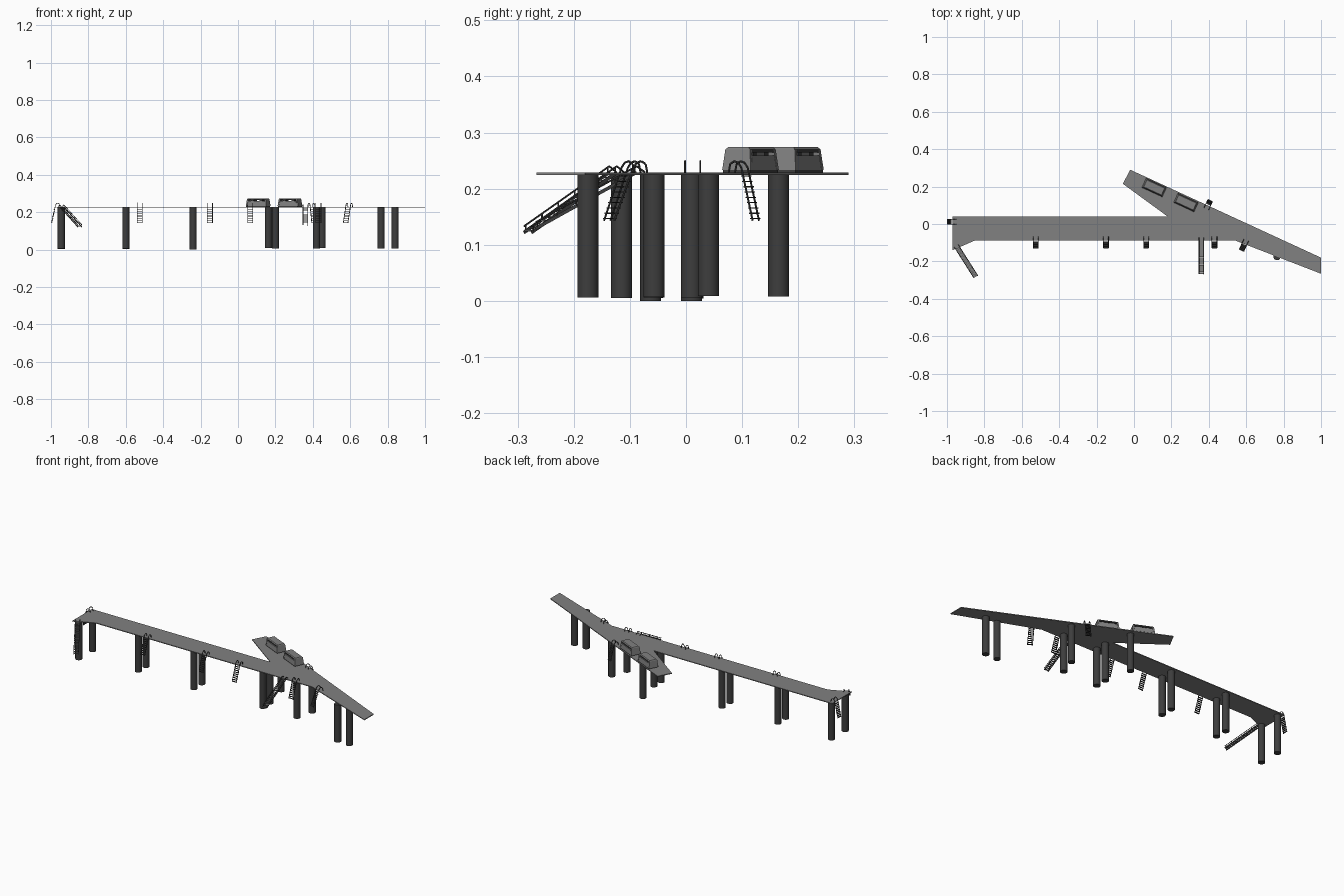
import bpy, bmesh, math
from mathutils import Vector, Matrix

if "Cube" in bpy.data.objects:
    bpy.data.objects.remove(bpy.data.objects["Cube"])


def material(name, v):
    m = bpy.data.materials.new(name)
    m.diffuse_color = (v, v, v, 1)
    m.use_nodes = True
    m.node_tree.nodes["Principled BSDF"].inputs["Base Color"].default_value = m.diffuse_color
    return m


GREY = material("concrete grey", 0.22)
DARK = material("dark steel", 0.047)
TOP, BOTTOM = 0.229, 0.2245          # deck surfaces
SLOPE = math.atan2(-0.47, 1.02)      # heading of the angled arm


def finish(name, bm, mats, smooth=False):
    bmesh.ops.recalc_face_normals(bm, faces=bm.faces)
    me = bpy.data.meshes.new(name)
    bm.to_mesh(me)
    bm.free()
    for m in mats:
        me.materials.append(m)
    ob = bpy.data.objects.new(name, me)
    bpy.context.collection.objects.link(ob)
    if smooth:
        bpy.context.view_layer.objects.active = ob
        ob.select_set(True)
        bpy.ops.object.shade_smooth_by_angle(angle=math.radians(40))
        ob.select_set(False)
    return ob


def place(ob, x, y, angle, z=0):
    ob.location = (x, y, z)
    ob.rotation_euler.z = angle


def beam(bm, a, b, r, sides=6):
    a, b = Vector(a), Vector(b)
    d = b - a
    mat = Matrix.Translation((a + b) / 2) @ d.to_track_quat('Z', 'Y').to_matrix().to_4x4()
    bmesh.ops.create_cone(bm, cap_ends=True, segments=sides, radius1=r, radius2=r,
                          depth=d.length, matrix=mat)


def box(bm, centre, size, tilt=0):
    mat = (Matrix.Translation(centre) @ Matrix.Rotation(tilt, 4, 'Y')
           @ Matrix.Diagonal((*size, 1)))
    bmesh.ops.create_cube(bm, size=1, matrix=mat)


def loft(bm, low, high, mat=0):
    # tapered block: each end is (x0, x1, width, z)
    rings = [[bm.verts.new(p) for p in ((x0, -w / 2, z), (x1, -w / 2, z),
                                        (x1, w / 2, z), (x0, w / 2, z))]
             for x0, x1, w, z in (low, high)]
    lo, hi = rings
    faces = [bm.faces.new(lo), bm.faces.new(hi)]
    for i in range(4):
        j = (i + 1) % 4
        faces.append(bm.faces.new((lo[i], lo[j], hi[j], hi[i])))
    for f in faces:
        f.material_index = mat


# pier deck: main walkway with crossing angled arm
outline = [(-0.97, -0.14), (-0.85, -0.088), (0.54, -0.088), (1.0, -0.266), (1.0, -0.18),
           (-0.02, 0.29), (-0.06, 0.215), (0.18, 0.04), (-0.97, 0.04)]
bm = bmesh.new()
base = bm.faces.new([bm.verts.new((x, y, BOTTOM)) for x, y in outline])
ext = bmesh.ops.extrude_face_region(bm, geom=[base])
bmesh.ops.translate(bm, vec=(0, 0, TOP - BOTTOM),
                    verts=[v for v in ext["geom"] if isinstance(v, bmesh.types.BMVert)])
finish("pier_deck", bm, [GREY])

# support piles (x, y, foot height)
piles = [(-0.945, -0.115, 0.005), (-0.945, 0.012, 0.004), (-0.6, -0.06, 0.005),
         (-0.6, 0.012, 0.004), (-0.24, -0.063, 0.0), (-0.24, 0.01, 0.0), (0.2, -0.057, 0.006),
         (0.2, 0.01, 0.006), (0.162, 0.165, 0.008), (0.42, -0.057, 0.007), (0.45, 0.04, 0.009),
         (0.765, -0.175, 0.006), (0.84, -0.175, 0.006)]
for x, y, z in piles:
    bm = bmesh.new()
    beam(bm, (0, 0, z), (0, 0, BOTTOM), 0.0188, 24)
    place(finish("support_pile", bm, [DARK], True), x, y, 0)


# short boarding ladders with hooked handrails; local +x points away from the deck
def ladder(x, y, angle, run=0.04):
    bm = bmesh.new()
    z0 = 0.143
    path = [(run, z0), (0.006, 0.237), (0.0, 0.246), (-0.008, 0.249),
            (-0.016, 0.244), (-0.019, TOP)]
    for s in (-0.0135, 0.0135):
        for (a, za), (b, zb) in zip(path, path[1:]):
            beam(bm, (a, s, za), (b, s, zb), 0.0019)
    n = 9
    for i in range(n):
        t = (i + 0.4) / n
        box(bm, (run + (0.008 - run) * t, 0, z0 + (0.228 - z0) * t), (0.008, 0.027, 0.002))
    place(finish("boarding_ladder", bm, [DARK]), x, y, angle)


FRONT = -math.pi / 2
for x in (-0.525, -0.15, 0.065, 0.43):
    ladder(x, -0.088, FRONT)
ladder(0.592, -0.104, FRONT + SLOPE)
ladder(0.395, 0.099, math.pi / 2 + SLOPE, 0.028)
ladder(-0.97, 0.012, math.pi, 0.0265)


# long sloping stairs with stringers, treads and handrails
def stair(x, y, angle, length, drop):
    bm = bmesh.new()
    z1 = TOP - drop
    tilt = math.atan2(drop, length)
    span = math.hypot(length, drop)
    for s in (-0.0125, 0.0125):
        box(bm, (length / 2, s, TOP - drop / 2), (span, 0.002, 0.006), tilt)
        beam(bm, (0, s, TOP + 0.011), (length, s, z1 + 0.011), 0.0017)
        beam(bm, (0, s, TOP + 0.011), (-0.015, s, TOP), 0.0017)
        for i in range(6):
            t = (i + 0.1) / 5.2
            beam(bm, (length * t, s, TOP - drop * t),
                 (length * t, s, TOP + 0.011 - drop * t), 0.0014)
    place(finish("sloping_stair_rails", bm, [DARK]), x, y, angle)
    # grey treads
    bm = bmesh.new()
    n = 18
    for i in range(n):
        t = (i + 0.5) / n
        box(bm, (length * t, 0, TOP - drop * t), (0.0095, 0.025, 0.002))
    place(finish("sloping_stair_treads", bm, [GREY]), x, y, angle)


stair(-0.942, -0.13, math.atan2(-0.15, 0.095), 0.18, 0.107)
stair(0.36, -0.088, FRONT, 0.18, 0.1)

# two grey shelters on the arm with a see-through slit under the roof
for x, y in ((0.108, 0.195), (0.278, 0.115)):
    bm = bmesh.new()
    for s in (-1, 1):
        loft(bm, (s * 0.06, s * 0.052, 0.056, 0.004), (s * 0.055, s * 0.047, 0.048, 0.041))
    loft(bm, (-0.055, 0.055, 0.048, 0.041), (-0.052, 0.052, 0.04, 0.045))
    loft(bm, (-0.052, 0.052, 0.055, 0.004), (-0.047, 0.047, 0.05, 0.03))
    loft(bm, (-0.047, 0.047, 0.049, 0.035), (-0.046, 0.046, 0.047, 0.041), 1)
    for px in (-0.025, 0.025):
        loft(bm, (px - 0.008, px + 0.008, 0.04, 0.03), (px - 0.008, px + 0.008, 0.04, 0.035), 1)
    loft(bm, (-0.058, 0.058, 0.054, 0.0), (-0.058, 0.058, 0.054, 0.004), 1)
    place(finish("shelter", bm, [GREY, DARK]), x, y, SLOPE, TOP)
